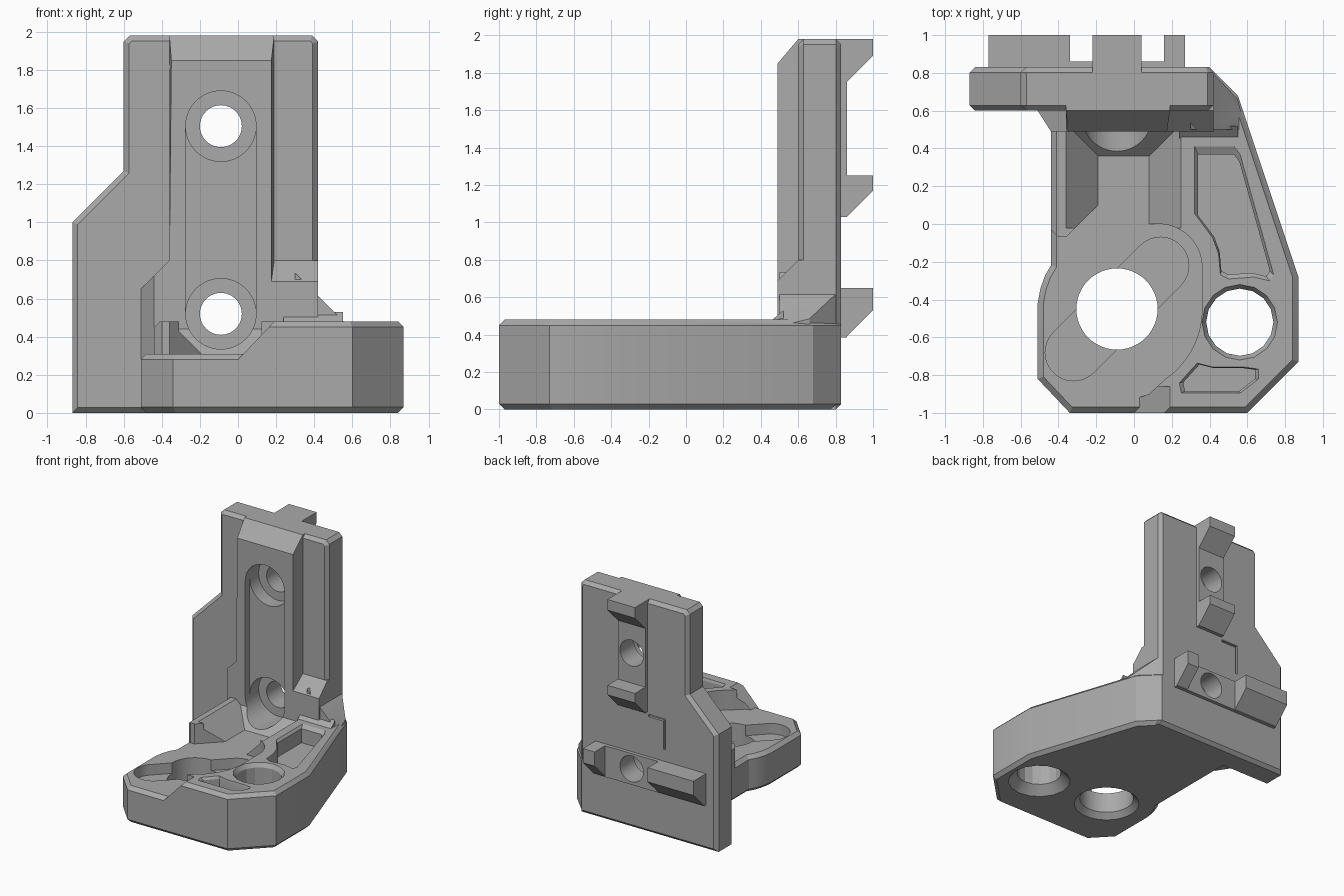
import bpy, bmesh, math
from mathutils import Vector

cube = bpy.data.objects.get("Cube")
if cube:
    bpy.data.objects.remove(cube, do_unlink=True)

grey = bpy.data.materials.new("plain_grey")
grey.use_nodes = True
COLOUR = (0.4, 0.4, 0.4, 1)
grey.diffuse_color = COLOUR
grey.node_tree.nodes["Principled BSDF"].inputs["Base Color"].default_value = COLOUR


def flat(points, z):
    return [Vector((x, y, z)) for x, y in points]


def upright(points, y):
    return [Vector((x, y, z)) for x, z in points]


def loft(name, *sections, bevel=0):
    """Closed solid through matching sections, with optional chamfered end rims."""
    bm = bmesh.new()
    rings = [[bm.verts.new(p) for p in s] for s in sections]
    caps = [bm.faces.new(rings[0]), bm.faces.new(rings[-1])]
    n = len(rings[0])
    for a, b in zip(rings, rings[1:]):
        for i in range(n):
            j = (i + 1) % n
            bm.faces.new((a[i], a[j], b[j], b[i]))
    bmesh.ops.recalc_face_normals(bm, faces=bm.faces)
    if bevel:
        rim = list({e for f in caps for e in f.edges})
        bmesh.ops.bevel(bm, geom=rim, offset=bevel, segments=1, affect='EDGES')
    mesh = bpy.data.meshes.new(name)
    bm.to_mesh(mesh)
    bm.free()
    mesh.materials.append(grey)
    obj = bpy.data.objects.new(name, mesh)
    bpy.context.collection.objects.link(obj)
    return obj


def combine(target, tool, operation):
    mod = target.modifiers.new(tool.name, 'BOOLEAN')
    mod.operation, mod.object, mod.solver = operation, tool, 'EXACT'
    bpy.context.view_layer.objects.active = target
    bpy.ops.object.modifier_apply(modifier=mod.name)
    bpy.data.objects.remove(tool, do_unlink=True)


def cut(tool):
    combine(body, tool, 'DIFFERENCE')


def add(tool):
    combine(body, tool, 'UNION')


def arc(cx, cy, r, start, end, n=24):
    angles = [math.radians(start + (end - start) * i / n) for i in range(n + 1)]
    return [(cx + r * math.cos(a), cy + r * math.sin(a)) for a in angles]


def circle(cx, cy, r, n=48):
    return arc(cx, cy, r, 0, 360, n)[:-1]


def stadium(a, b, r):
    t = math.degrees(math.atan2(b[1] - a[1], b[0] - a[0]))
    return arc(*b, r, t - 90, t + 90) + arc(*a, r, t + 90, t + 270)


def rect(x0, y0, x1, y1):
    return [(x0, y0), (x1, y0), (x1, y1), (x0, y1)]


def scaled(points, k):
    cx = sum(p[0] for p in points) / len(points)
    cy = sum(p[1] for p in points) / len(points)
    return [(cx + (x - cx) * k, cy + (y - cy) * k) for x, y in points]


# Foot
outline = [(-.34, -1), (.6, -1), (.87, -.73), (.87, -.28), (.55, .68), (.4, .83),
           (.3, .83), (.3, .7), (-.44, .7), (-.44, -.22), (-.47, -.27),
           (-.495, -.34), (-.51, -.42), (-.51, -.82)]
body = loft("mounting_bracket", flat(outline, 0), flat(outline, .48), bevel=.03)

# Lowered floor, front ramp and sloped channel
low = [(-.7, -1.1), (-.03, -1.1), (-.03, -.94), (.08, -.9)]
low += arc(-.09, -.45, .45, -55, 0) + arc(.13, -.23, .23, 0, 90)
low += [(.08, 0), (.08, .12), (-.17, .12), (-.36, -.07), (-.4, -.07), (-.44, -.03), (-.7, -.03)]
cut(loft("low_floor", flat(low, .28), flat(low, .7)))
ramp = [(-.1, .28), (0, .28), (.2, .49), (.2, .6), (-.1, .6)]
cut(loft("ramp", upright(ramp, -1.1), upright(ramp, -.86)))
cut(loft("channel", flat(rect(-.17, -.02, .06, .34), .29),
         flat(rect(-.37, -.02, .26, .54), .49), flat(rect(-.37, -.02, .26, .54), .6)))

# Weight-saving pockets
pockets = [
    [(.33, .39), (.53, .39), (.56, .35), (.73, -.26), (.71, -.29), (.63, -.27), (.5, -.28),
     (.46, -.26), (.45, -.15), (.42, -.07), (.33, .05)],
    [(.34, -.74), (.42, -.76), (.58, -.76), (.65, -.77), (.65, -.82), (.56, -.89),
     (.26, -.89), (.25, -.84)]]
for p in pockets:
    cut(loft("pocket", flat(scaled(p, .95), .34), flat(scaled(p, .95), .46),
             flat(scaled(p, 1.07), .485), flat(scaled(p, 1.07), .6)))

# Lower slab with its own chamfered rim
add(loft("floor_slab", flat(outline, 0), flat(outline, .31), bevel=.03))

# Upright plate
plate = [(-.87, 0), (.42, 0), (.42, 1.95), (.39, 1.98), (-.57, 1.98), (-.6, 1.95),
         (-.6, 1.27), (-.87, 1)]
add(loft("back_plate", upright(plate, .6), upright(plate, .83), bevel=.028))

# Thick central spine, tapering to the front
spine_back = [(-.51, .02), (-.51, .65), (-.36, .8), (-.36, 1.98), (.19, 1.98),
              (.19, .8), (.42, .8), (.42, .02)]
spine_front = [(-.44, .02), (-.44, .72), (-.36, .8), (-.35, 1.85), (.175, 1.85),
               (.175, .69), (.42, .69), (.42, .02)]
add(loft("spine", upright(spine_back, .7), upright(spine_back, .6), upright(spine_front, .49)))

# Corner gusset and small fillet at the wall
corner = [(.3, .5), (.59, .5), (.55, .66), (.395, .825), (.3, .825)]
add(loft("gusset", flat(corner, .3), [Vector((x, y, 1.035 - x)) for x, y in corner]))
fillet = [Vector((.24, .45, .47)), Vector((.24, .52, .53)), Vector((.24, .52, .47))]
add(loft("wall_fillet", fillet, [p + Vector((.31, 0, 0)) for p in fillet]))

# Rear pads and hooked clips
for x0, z0, x1, z1 in [(-.22, 1.03, .04, 1.98), (-.77, .385, .27, .65)]:
    pad = rect(x0, z0, x1, z1)
    add(loft("rear_pad", upright(pad, .8), upright(pad, .86)))
for x0, x1, top, drop in [(-.22, .04, 1.98, .09), (-.22, .04, 1.25, .08),
                          (-.77, -.34, .65, .12), (.16, .27, .65, .12)]:
    hook = [(.8, top), (1, top), (1, top - drop), (.86, top - drop - .14), (.8, top - drop - .14)]
    add(loft("clip", *[[Vector((x, y, z)) for y, z in hook] for x in (x0, x1)]))

# Screw slot, counterbores and through holes in the plate
groove = stadium((-.09, .52), (-.09, 1.505), .185)
cut(loft("screw_slot", upright(groove, .3), upright(groove, .55)))
for z in (.52, 1.505):
    bore, hole = circle(-.09, z, .185), circle(-.09, z, .11)
    cut(loft("counterbore", upright(bore, .3), upright(bore, .67)))
    cut(loft("screw_hole", upright(hole, .5), upright(hole, 1.1)))

# Diagonal recess and vertical holes in the foot
recess = stadium((-.32, -.68), (.14, -.22), .15)
cut(loft("diagonal_recess", flat(recess, .22), flat(recess, .7)))
for x, y, r, flare, sides in [(-.09, -.45, .215, .26, 48), (.56, -.52, .178, .25, 16)]:
    inner, outer = circle(x, y, r, sides), circle(x, y, flare, sides)
    rim = circle(x, y, r + .025, sides)
    upper = rim if sides < 20 else inner
    cut(loft("foot_hole", flat(outer, -.05), flat(outer, 0), flat(inner, flare - r),
             flat(inner, .445), flat(upper, .485), flat(upper, .7)))

# Angle mark engraved on the back
mark = [(-.23, 1.01), (-.39, 1.01), (-.39, .75), (-.37, .75), (-.37, .99), (-.23, .99)]
cut(loft("angle_mark", upright(mark, .81), upright(mark, .9)))

bpy.ops.object.select_all(action='DESELECT')
body.select_set(True)
bpy.context.view_layer.objects.active = body
bpy.ops.object.shade_smooth_by_angle(angle=math.radians(20))
